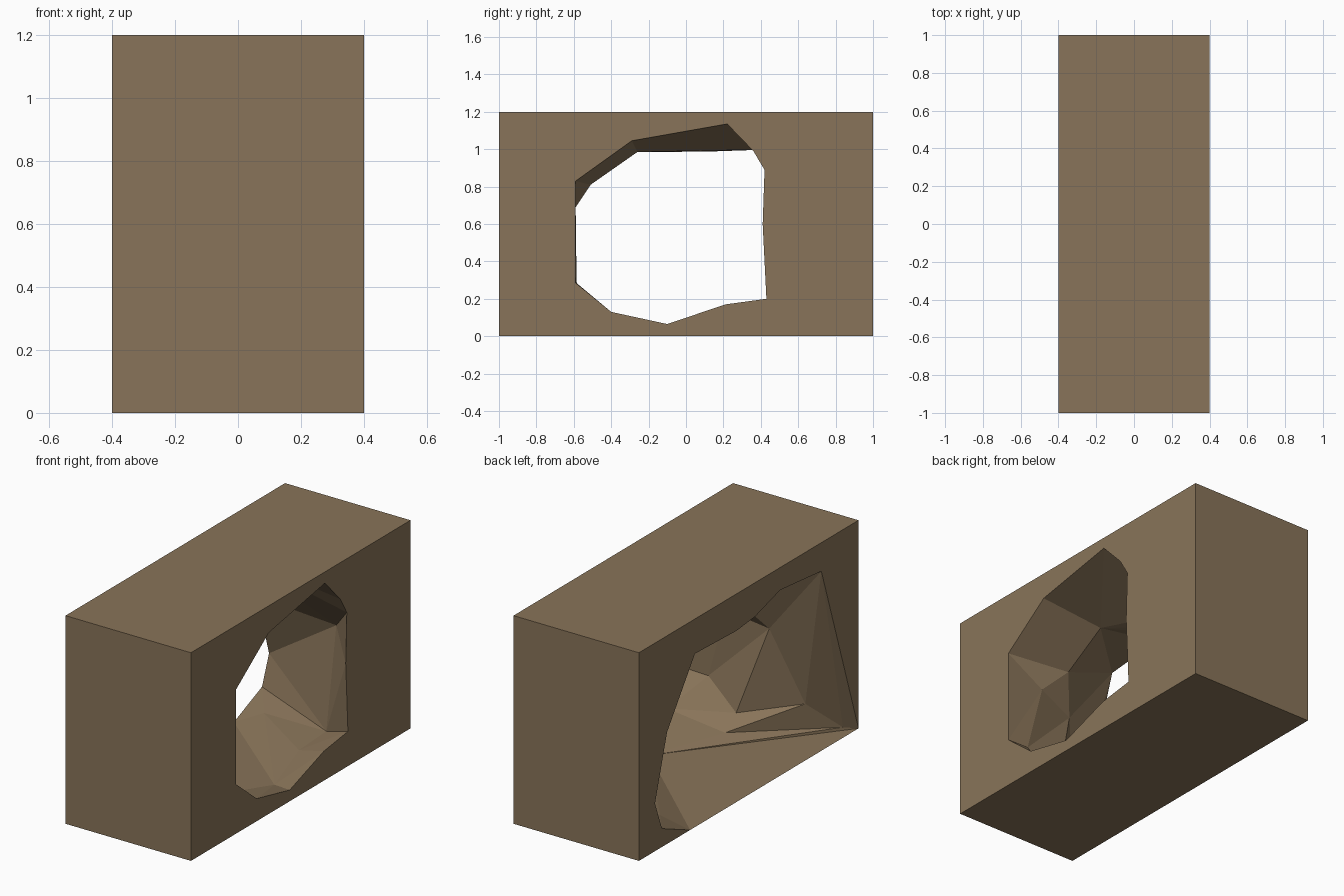
import bpy
import bmesh

cube = bpy.data.objects.get("Cube")
if cube:
    bpy.data.objects.remove(cube, do_unlink=True)

X, Y, TOP = 0.4, 1.0, 1.2
bm = bmesh.new()
known = {}


def vert(*co):
    """Return one shared vertex for each position."""
    if co not in known:
        known[co] = bm.verts.new(co)
    return known[co]


def face(*verts):
    """Add a face unless shared corners make it collapse."""
    if len(set(verts)) == len(verts):
        bm.faces.new(verts)


def stitch(ring_a, ring_b, steps):
    """Join two closed rings; each step letter advances ring a or b."""
    i = j = 0
    for step in steps:
        a, b = ring_a[i % len(ring_a)], ring_b[j % len(ring_b)]
        if step == "a":
            i += 1
            face(a, ring_a[i % len(ring_a)], b)
        else:
            j += 1
            face(a, ring_b[j % len(ring_b)], b)


# Small mouth of the tunnel, on the left side
small_mouth = [vert(X, y, z) for y, z in (
    (.22, 1.135), (-.29, 1.045), (-.59, .83), (-.59, .285), (-.4, .13), (-.1, .065),
    (.21, .17), (.43, .2), (.41, .6), (.42, .89), (.36, .99))]

# Rough waist inside the tunnel; its last point touches the large mouth
waist = [vert(*p) for p in (
    (.02, -.26, .985), (.04, -.51, .81), (.16, -.59, .69), (.267, -.585, .284),
    (.07, -.557, .133), (.07, -.456, .057), (.26, -.04, .035), (.2, .27, .1),
    (.22, .49, .13), (.2, .61, .69), (-X, .49, 1.0))]

# Large mouth on the right side, running down to the ground
brow = [vert(-X, y, z) for y, z in ((-.288, 1.07), (-.662, 1.035))]
hollow = [vert(*p) for p in ((-.08, -.644, .626), (-.22, -.773, .18), (-.35, -.93, .02))]
sill = [vert(-X, -Y, 0), vert(-X, .534, 0)]
dip = vert(-.25, .594, .07)
jamb = [vert(-X, y, z) for y, z in (
    (.79, .106), (.854, .275), (.744, .644), (.49, 1.0), (.11, .987), (-.06, 1.005))]
large_mouth = brow + hollow + sill + [dip] + jamb

# Tunnel walls
stitch(small_mouth, waist, "abababab" "bbaababa" "babaab")
stitch(waist, large_mouth, "bab" "aaab" "abab" "bbaabb" "abbaabbb")
for a, b in zip(hollow, hollow[1:] + sill[:1]):
    face(brow[1], a, b)
face(sill[1], dip, jamb[0])

# Block corners
corner = {(x, y, z): vert(x * X, y * Y, z * TOP) for x in (-1, 1) for y in (-1, 1) for z in (0, 1)}


def c(x, y, z):
    return corner[x, y, z]


# Left side, split into a lower and an upper part around the small mouth
face(c(1, -1, 0), c(1, 1, 0), *reversed(small_mouth[3:8]))
face(c(1, 1, 0), c(1, 1, 1), c(1, -1, 1), c(1, -1, 0),
     *reversed(small_mouth[:4]), *reversed(small_mouth[7:]))

# Right side, an arch around the large mouth
face(c(-1, 1, 0), c(-1, 1, 1), c(-1, -1, 1), sill[0], brow[1], brow[0],
     *reversed(jamb), sill[1])

# Front, back, top and bottom
for y in (-1, 1):
    face(c(-1, y, 0), c(1, y, 0), c(1, y, 1), c(-1, y, 1))
face(c(-1, -1, 1), c(1, -1, 1), c(1, 1, 1), c(-1, 1, 1))
face(sill[0], c(1, -1, 0), c(1, 1, 0), c(-1, 1, 0), sill[1])

bmesh.ops.recalc_face_normals(bm, faces=bm.faces[:])
mesh = bpy.data.meshes.new("tunnel_block")
bm.to_mesh(mesh)
bm.free()
block = bpy.data.objects.new("tunnel_block", mesh)
bpy.context.collection.objects.link(block)

# Earthy brown stone
stone = bpy.data.materials.new("brown_stone")
stone.use_nodes = True
colour = (.25, .175, .1, 1)
stone.diffuse_color = colour
stone.node_tree.nodes["Principled BSDF"].inputs["Base Color"].default_value = colour
mesh.materials.append(stone)
